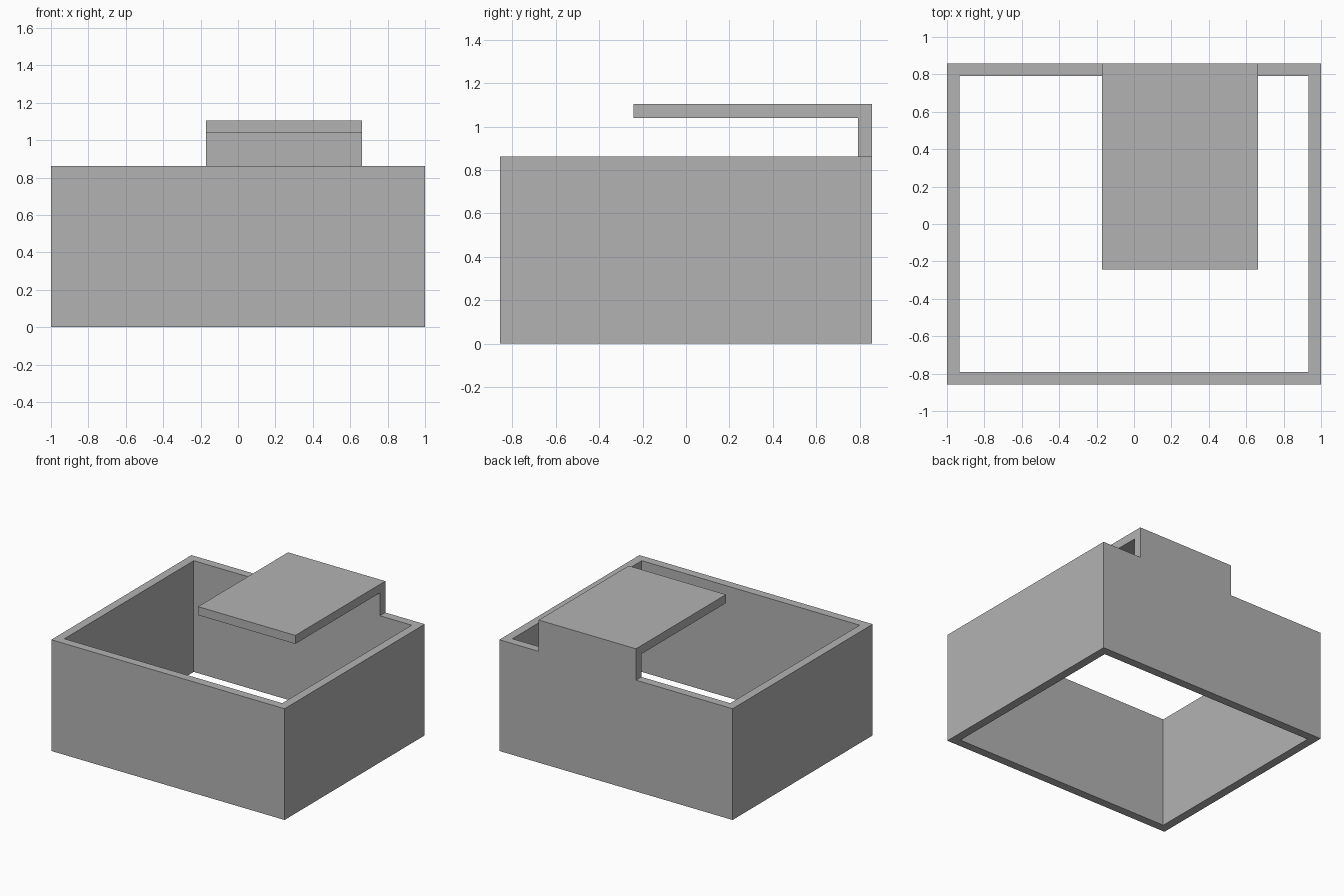
import bpy
import bmesh

cube = bpy.data.objects.get("Cube")
if cube:
    bpy.data.objects.remove(cube, do_unlink=True)

# Overall dimensions
HALF_X, HALF_Y, WALL_TOP = 1.0, 0.858, 0.862
WALL = 0.066
TOP = 1.105

grey = bpy.data.materials.new("plain grey")
grey.use_nodes = True
colour = (0.45, 0.45, 0.45, 1)
grey.diffuse_color = colour
grey.node_tree.nodes["Principled BSDF"].inputs["Base Color"].default_value = colour


def finish(name, bm):
    bmesh.ops.recalc_face_normals(bm, faces=bm.faces)
    mesh = bpy.data.meshes.new(name)
    bm.to_mesh(mesh)
    bm.free()
    mesh.materials.append(grey)
    obj = bpy.data.objects.new(name, mesh)
    bpy.context.collection.objects.link(obj)
    return obj


def rectangle(bm, x, y, z):
    return [bm.verts.new((sx * x, sy * y, z))
            for sx, sy in ((-1, -1), (1, -1), (1, 1), (-1, 1))]


# Four walls, open at the top and the bottom
bm = bmesh.new()
loops = [rectangle(bm, HALF_X - inset, HALF_Y - inset, z)
         for inset, z in ((0, 0), (0, WALL_TOP), (WALL, WALL_TOP), (WALL, 0))]
for k in range(4):
    a, b = loops[k], loops[(k + 1) % 4]
    for i in range(4):
        j = (i + 1) % 4
        bm.faces.new((a[i], a[j], b[j], b[i]))
finish("box_walls", bm)

# Upright and overhanging shelf: one L profile swept along x
LEFT, RIGHT, FRONT = -0.172, 0.662, -0.243
INNER = HALF_Y - WALL
profile = [(HALF_Y, WALL_TOP), (HALF_Y, TOP), (FRONT, TOP),
           (FRONT, TOP - WALL), (INNER, TOP - WALL), (INNER, WALL_TOP)]
bm = bmesh.new()
side = bm.faces.new([bm.verts.new((LEFT, y, z)) for y, z in profile])
swept = bmesh.ops.extrude_face_region(bm, geom=[side], use_keep_orig=True)
new_verts = [g for g in swept["geom"] if isinstance(g, bmesh.types.BMVert)]
bmesh.ops.translate(bm, verts=new_verts, vec=(RIGHT - LEFT, 0, 0))
# The foot rests on the wall, so its hidden underside is left open
bmesh.ops.recalc_face_normals(bm, faces=bm.faces)
foot = [f for f in bm.faces if all(abs(v.co.z - WALL_TOP) < 1e-4 for v in f.verts)]
bmesh.ops.delete(bm, geom=foot, context="FACES_ONLY")
finish("overhanging_shelf", bm)
